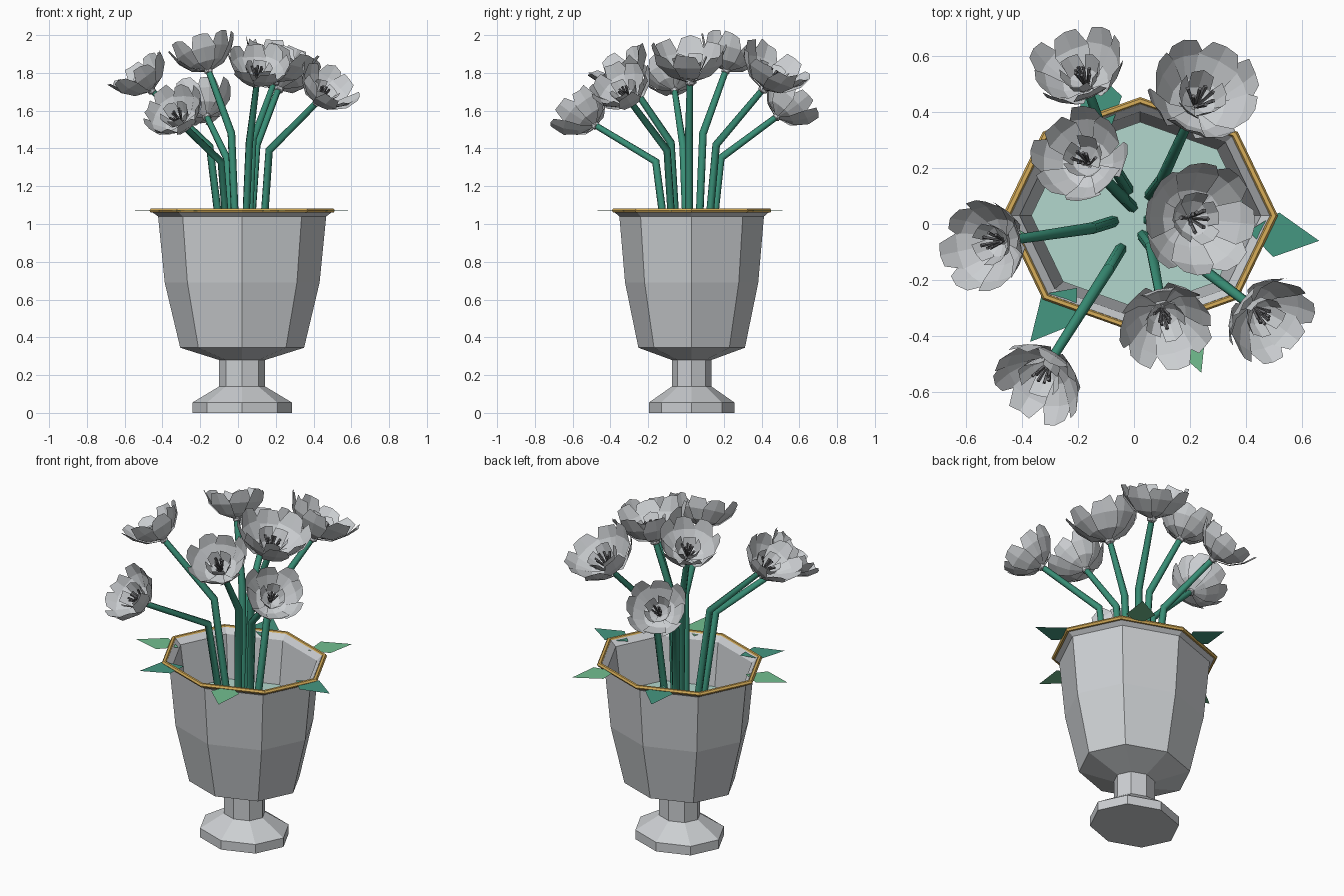
import bpy, bmesh, math, random
from mathutils import Vector, Matrix

if "Cube" in bpy.data.objects:
    bpy.data.objects.remove(bpy.data.objects["Cube"])

random.seed(4)
CX, CY, RATIO = 0.022, 0.03, 0.86   # vase axis and oval ratio


def material(name, rgb):
    m = bpy.data.materials.new(name)
    m.diffuse_color = (*rgb, 1)
    m.use_nodes = True
    m.node_tree.nodes["Principled BSDF"].inputs["Base Color"].default_value = m.diffuse_color
    return m


CERAMIC = material("pale grey ceramic", (0.60, 0.62, 0.64))
PETAL = material("pale grey petal", (0.60, 0.62, 0.64))
STAMEN = material("dark grey stamen", (0.16, 0.16, 0.17))
GOLD = material("gold", (0.68, 0.42, 0.10))
STEM = material("stem green", (0.04, 0.27, 0.18))
LEAF_DARK = material("deep leaf green", (0.06, 0.31, 0.22))
LEAF_LIGHT = material("light leaf green", (0.17, 0.52, 0.28))
WATER = material("pale teal water", (0.45, 0.68, 0.61))


def finish(name, bm, mat, normals=True):
    if normals:
        bmesh.ops.recalc_face_normals(bm, faces=bm.faces)
    me = bpy.data.meshes.new(name)
    bm.to_mesh(me)
    bm.free()
    me.materials.append(mat)
    ob = bpy.data.objects.new(name, me)
    bpy.context.collection.objects.link(ob)
    return ob


def oval_lathe(name, profile, mat, closed=False, cap=False):
    """Eight-sided oval turning of (radius, height) points."""
    bm = bmesh.new()
    rings = [[bm.verts.new((CX + r * math.cos(k * math.pi / 4),
                            CY + r * RATIO * math.sin(k * math.pi / 4), z))
              for k in range(8)] for r, z in profile]
    pairs = list(zip(rings, rings[1:])) + ([(rings[-1], rings[0])] if closed else [])
    for a, b in pairs:
        for k in range(8):
            n = (k + 1) % 8
            bm.faces.new((a[k], a[n], b[n], b[k]))
    if cap:
        bm.faces.new(rings[0])
        bm.faces.new(rings[-1])
    return finish(name, bm, mat)


# Vase: foot, neck, bowl, lip and inner wall
oval_lathe("vase", [(0.263, 0), (0.263, 0.055), (0.122, 0.14), (0.122, 0.28),
                    (0.328, 0.345), (0.41, 0.69), (0.445, 1.04), (0.475, 1.062),
                    (0.462, 1.075), (0.43, 1.045), (0.38, 0.69), (0.30, 0.40)],
           CERAMIC, cap=True)
oval_lathe("water", [(0.388, 0.78), (0.388, 0.79)], WATER, cap=True)
oval_lathe("gold_rim", [(0.476 + 0.015 * math.cos(i * math.pi / 3),
                         1.071 + 0.013 * math.sin(i * math.pi / 3)) for i in range(6)],
           GOLD, closed=True)

# Flat kite leaves tucked under the rim
LEAF_TIPS = [(0.66, -0.06), (0.39, 0.54), (-0.17, 0.575),
             (-0.62, -0.09), (-0.37, -0.42), (0.24, -0.53)]
for i, (x, y) in enumerate(LEAF_TIPS):
    tip = Vector((x, y, 1.068))
    out = (tip - Vector((CX, CY, 1.068))).normalized()
    side = Vector((-out.y, out.x, 0))
    bm = bmesh.new()
    bm.faces.new([bm.verts.new(p) for p in (
        tip, tip - out * 0.155 + side * 0.08 + Vector((0, 0, 0.004)),
        tip - out * 0.255, tip - out * 0.155 - side * 0.08 + Vector((0, 0, 0.004)))])
    finish("leaf", bm, LEAF_LIGHT if i % 2 else LEAF_DARK)


def stem(points):
    cu = bpy.data.curves.new("stem", "CURVE")
    cu.dimensions = "3D"
    cu.bevel_depth, cu.bevel_resolution = 0.021, 1
    cu.use_fill_caps = True
    sp = cu.splines.new("POLY")
    sp.points.add(len(points) - 1)
    for p, co in zip(sp.points, points):
        p.co = (*co, 1)
    sp.points[-1].radius = 0.8
    cu.materials.append(STEM)
    ob = bpy.data.objects.new("stem", cu)
    bpy.context.collection.objects.link(ob)
    bpy.ops.object.select_all(action="DESELECT")
    ob.select_set(True)
    bpy.context.view_layer.objects.active = ob
    bpy.ops.object.convert(target="MESH")


def petals(bm, count, rows, push):
    """Ring of overlapping petals; rows are (radius, height, half width)."""
    for k in range(count):
        a = 2 * math.pi * k / count + random.uniform(-0.08, 0.08)
        grow = random.uniform(0.93, 1.05)
        off = push * (k % 2)
        grid = []
        for j, (r, h, w) in enumerate(rows):
            line = []
            for s in (-1, 0, 1):
                bow = -0.008 * abs(s)
                notch = random.uniform(-0.012, 0.012) if j == len(rows) - 1 else 0
                p = Vector((r * grow + bow + off, s * w, h * grow + notch - off))
                line.append(bm.verts.new(Matrix.Rotation(a, 3, "Z") @ p))
            grid.append(line)
        for lo, hi in zip(grid, grid[1:]):
            for s in (0, 1):
                bm.faces.new((lo[s], lo[s + 1], hi[s + 1], hi[s]))


def flower(centre, tilt, scale):
    az = math.atan2(centre[1] - CY, centre[0] - CX)
    t = math.radians(tilt)
    axis = Vector((math.sin(t) * math.cos(az), math.sin(t) * math.sin(az), math.cos(t)))
    base = Vector(centre) - axis * 0.085 * scale
    place = (Matrix.Translation(base) @ axis.to_track_quat("Z", "Y").to_matrix().to_4x4()
             @ Matrix.Scale(scale, 4))
    # Cup of wide outer petals and a narrow inner ring
    bm = bmesh.new()
    petals(bm, 8, [(0.012, 0.0, 0.008), (0.085, 0.03, 0.045),
                   (0.138, 0.088, 0.065), (0.168, 0.148, 0.042)], 0.006)
    petals(bm, 5, [(0.012, 0.015, 0.008), (0.05, 0.045, 0.035),
                   (0.075, 0.105, 0.035)], 0.004)
    bmesh.ops.transform(bm, matrix=place, verts=bm.verts)
    finish("flower_petals", bm, PETAL, normals=False)
    # Thin leaning stamens
    bm = bmesh.new()
    for k in range(8):
        rot = Matrix.Rotation(k * math.pi / 4, 4, "Z") @ Matrix.Rotation(
            random.uniform(0.15, 0.5), 4, "Y")
        bmesh.ops.create_cone(bm, segments=4, radius1=0.004, radius2=0.007, depth=0.08,
                              cap_ends=True, matrix=rot @ Matrix.Translation((0, 0, 0.055)))
    bmesh.ops.transform(bm, matrix=place, verts=bm.verts)
    finish("stamens", bm, STAMEN)
    # Round bulb joining flower and stem
    bm = bmesh.new()
    bmesh.ops.create_icosphere(bm, subdivisions=1, radius=0.026,
                               matrix=place @ Matrix.Translation((0, 0, -0.004)))
    finish("flower_bulb", bm, PETAL)
    return base


# flower centre, tilt, size, stem bend, stem foot (x, y)
FLOWERS = [
    ((-0.19, 0.54, 1.63), 46, 1.0, (-0.06, 0.185, 1.35), (-0.02, 0.12)),
    ((0.24, 0.46, 1.81), 30, 1.2, (0.10, 0.16, 1.42), (0.055, 0.10)),
    ((-0.18, 0.235, 1.895), 22, 1.0, (-0.035, 0.09, 1.48), (-0.005, 0.06)),
    ((-0.51, -0.07, 1.78), 36, 1.0, (-0.15, -0.015, 1.41), (-0.07, 0.01)),
    ((0.22, 0.02, 1.86), 14, 1.2, (0.08, 0.015, 1.45), (0.05, 0.015)),
    ((-0.33, -0.54, 1.58), 50, 1.0, (-0.09, -0.16, 1.33), (-0.045, -0.085)),
    ((0.11, -0.34, 1.82), 32, 1.0, (0.06, -0.08, 1.43), (0.03, -0.04)),
    ((0.465, -0.33, 1.71), 42, 1.0, (0.165, -0.10, 1.39), (0.12, -0.06)),
]
for centre, tilt, scale, bend, foot in FLOWERS:
    base = flower(centre, tilt, scale)
    stem([(*foot, 0.76), bend, base])
